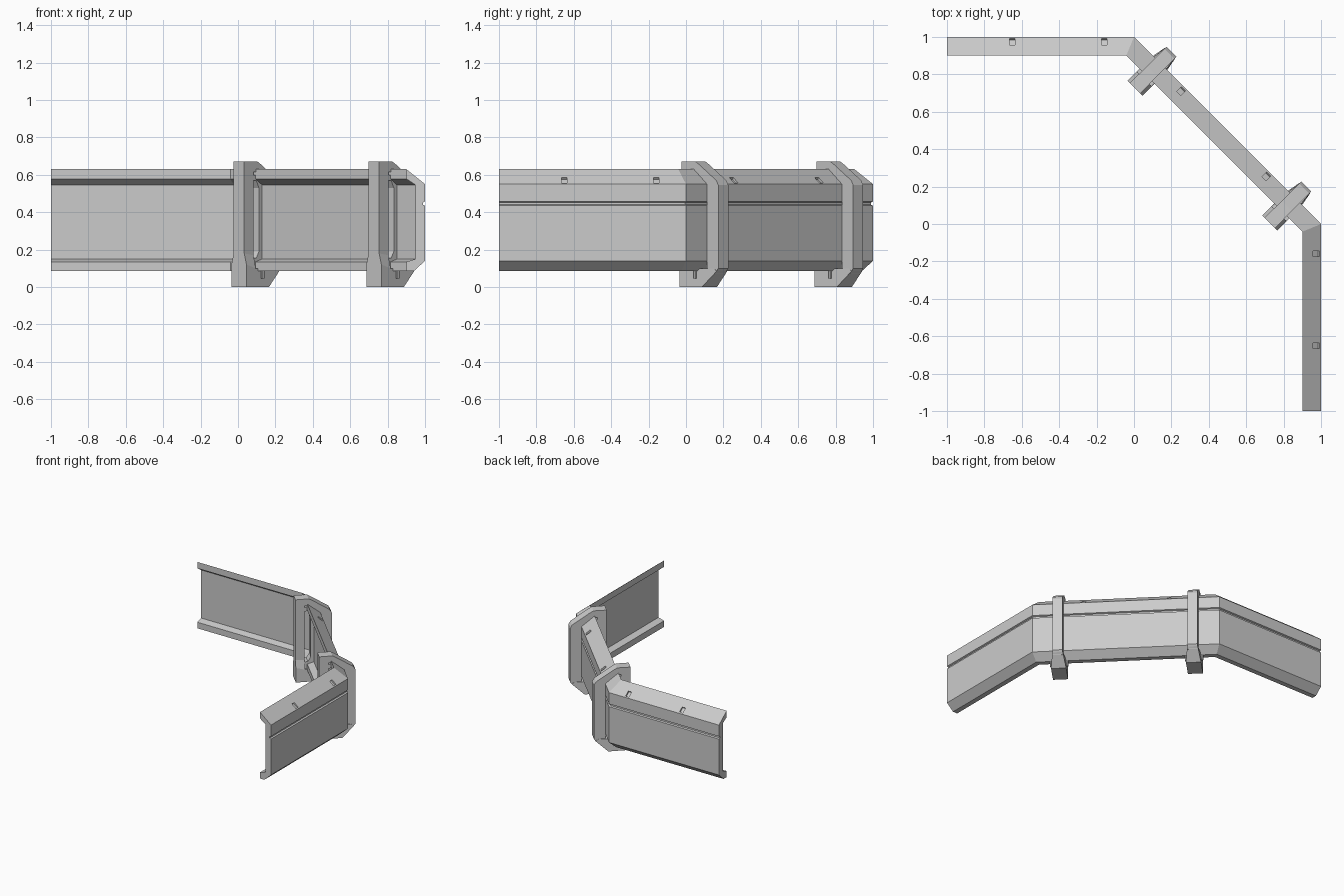
import bpy, bmesh, math
from mathutils import Matrix, Vector

if "Cube" in bpy.data.objects:
    bpy.data.objects.remove(bpy.data.objects["Cube"])

R2 = math.sqrt(2)
T = math.tan(math.radians(22.5))


def mesh_object(name, bm):
    bmesh.ops.recalc_face_normals(bm, faces=bm.faces)
    me = bpy.data.meshes.new(name)
    bm.to_mesh(me)
    bm.free()
    ob = bpy.data.objects.new(name, me)
    bpy.context.collection.objects.link(ob)
    return ob


def add_box(bm, size, matrix):
    bmesh.ops.create_cube(bm, size=1, matrix=matrix @ Matrix.Diagonal((*size, 1)))


def wall_frame(u):
    """Frame on the diagonal wall: X along it, Y outward, Z up."""
    return (Matrix.Translation((.5 + u / R2, .5 - u / R2, 0))
            @ Matrix.Rotation(math.radians(-45), 4, 'Z'))


def add_prism(bm, outline, halves, frame):
    """Extrude a (v, z) outline sideways; halves gives half width per point."""
    if not isinstance(halves, (list, tuple)):
        halves = [halves] * len(outline)
    sides = [[bm.verts.new(frame @ Vector((s * h, v, z)))
              for (v, z), h in zip(outline, halves)] for s in (-1, 1)]
    bm.faces.new(sides[0])
    bm.faces.new(sides[1][::-1])
    n = len(outline)
    for i in range(n):
        j = (i + 1) % n
        bm.faces.new((sides[0][i], sides[1][i], sides[1][j], sides[0][j]))


# Barrier wall: flared channel profile (inset, height) swept with mitred corners
profile = [(.1, .63), (0, .55), (0, .457), (.012, .452), (.012, .44), (0, .435),
           (0, .14), (.06, .085), (.1, .085), (.1, .135), (.05, .15),
           (.05, .545), (.1, .578)]
bm = bmesh.new()
rings = []
for station in range(5):
    ring = []
    for d, z in profile:
        x, y = [(-1, 1 - d), (-d * T, 1 - d), (.5 - d / R2, .5 - d / R2),
                (1 - d, -d * T), (1 - d, -1)][station]
        ring.append(bm.verts.new((x, y, z)))
    rings.append(ring)
n = len(profile)
for a, b in zip(rings, rings[1:]):
    for i in range(n):
        j = (i + 1) % n
        bm.faces.new((a[i], a[j], b[j], b[i]))
bm.faces.new(rings[0])
bm.faces.new(rings[-1][::-1])
wall = mesh_object("barrier_wall", bm)

# Shallow slots cut in the sloping top edge of each panel
bm = bmesh.new()
slope = (Matrix.Translation((0, -.026, .571))
         @ Matrix.Rotation(-math.atan2(.08, .1), 4, 'X'))
frames = [Matrix.Translation((x, 1, 0)) for x in (-.65, -.16)]
frames += [wall_frame(u) for u in (-.325, .32)]
frames += [Matrix.Translation((1, y, 0)) @ Matrix.Rotation(-math.pi / 2, 4, 'Z')
           for y in (-.65, -.16)]
for f in frames:
    add_box(bm, (.03, .045, .024), f @ slope)
cutter = mesh_object("slot_cutter", bm)
cutter.hide_render = True
cutter.hide_set(True)
mod = wall.modifiers.new("slots", 'BOOLEAN')
mod.operation = 'DIFFERENCE'
mod.solver = 'EXACT'
mod.object = cutter

# Clamp posts gripping the diagonal panel near both corners
for label, u in (("left", -.51), ("right", .51)):
    f = wall_frame(u)

    # Foot, wider than the pillar, with a sloping toe
    bm = bmesh.new()
    add_prism(bm, [(-.19, 0), (-.02, 0), (.075, .085), (.05, .1), (-.12, .1), (-.19, .12)],
              [.057, .057, .04, .04, .057, .057], f)
    # Tapered neck and inner pillar
    add_prism(bm, [(-.19, .12), (-.12, .1), (-.12, .17), (-.19, .18)],
              [.057, .057, .04, .04], f)
    add_prism(bm, [(-.19, .17), (-.12, .16), (-.12, .672), (-.19, .672)], .04, f)
    mesh_object(label + "_post_pillar", bm)

    # Top cap sloping outward and the outer strap down to the toe
    bm = bmesh.new()
    add_prism(bm, [(-.13, .672), (-.09, .672), (-.06, .655), (.07, .57), (.085, .545),
                   (.085, .1), (.06, .07), (.0, .085), (.0, .54), (-.1, .615),
                   (-.13, .615)], .038, f)
    mesh_object(label + "_post_strap", bm)

    # Brace lining the inner channel, leaving a slim window beside the pillar
    bm = bmesh.new()
    add_prism(bm, [(-.13, .1), (-.045, .1), (-.045, .6), (-.13, .6), (-.13, .57),
                   (-.095, .57), (-.075, .53), (-.075, .19), (-.095, .155),
                   (-.13, .155)], .036, f)
    mesh_object(label + "_post_brace", bm)

    # Small upright pins on both sides of the foot
    bm = bmesh.new()
    for s in (-1, 1):
        bmesh.ops.create_cone(bm, cap_ends=True, segments=8, radius1=.01, radius2=.01,
                              depth=.06,
                              matrix=f @ Matrix.Translation((s * .06, -.07, .075)))
    mesh_object(label + "_post_pins", bm)
